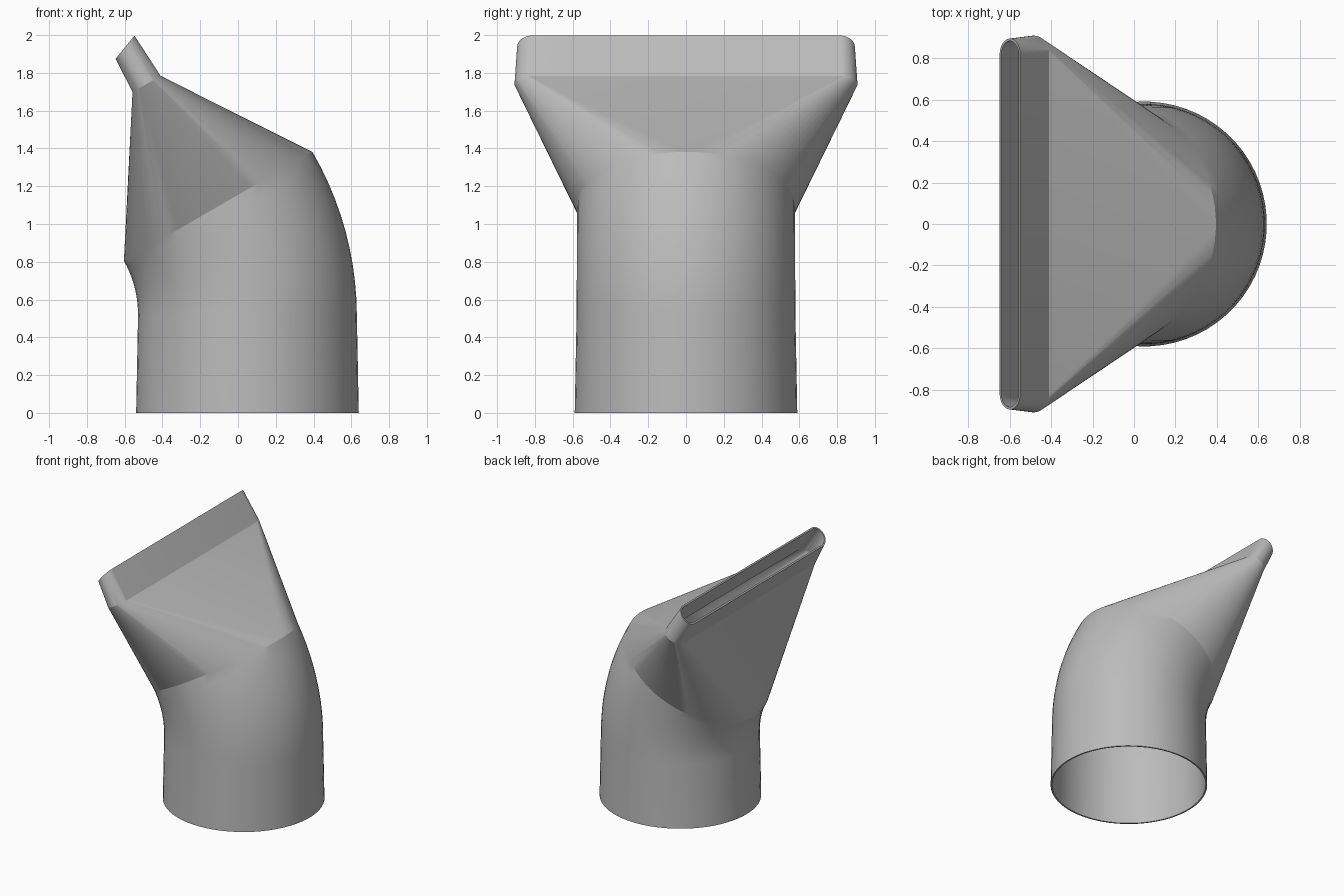
import bpy, bmesh
from math import sin, cos, pi, radians

cube = bpy.data.objects.get("Cube")
if cube:
    bpy.data.objects.remove(cube)

SIDES = 64
WALL = 0.012


def ring(bm, x, z, tilt, radius, half_flat, inset):
    """Rounded slot outline tilted about y; half_flat 0 gives a circle."""
    verts = []
    r = radius - inset
    for i in range(SIDES):
        t = 2 * pi * (i + 0.5) / SIDES
        u = r * cos(t)
        y = r * sin(t) + (half_flat if sin(t) > 0 else -half_flat)
        verts.append(bm.verts.new((x + u * cos(tilt), y, z + u * sin(tilt))))
    return verts


# Sections: x, z, tilt, radius, half length of the straight sides
sections = [(0.05, 0, 0, 0.59, 0)]
# Elbow bending towards -x
BEND_R, BEND_Z, STEPS = 1.157, 0.515, 10
for k in range(STEPS + 1):
    a = radians(30) * k / STEPS
    sections.append((0.05 - BEND_R * (1 - cos(a)), BEND_Z + BEND_R * sin(a),
                     a, 0.58 - 0.003 * k / STEPS, 0))
# Flattened neck and obliquely cut slot mouth
sections.append((-0.484, 1.741, radians(30), 0.086, 0.822))
sections.append((-0.598, 1.936, radians(51), 0.079, 0.815))

# Outer skin going up, inner skin coming back down
bm = bmesh.new()
rings = [ring(bm, *s, 0) for s in sections]
rings += [ring(bm, *s, WALL) for s in reversed(sections)]
for k, low in enumerate(rings):
    high = rings[(k + 1) % len(rings)]
    for i in range(SIDES):
        j = (i + 1) % SIDES
        bm.faces.new((low[i], low[j], high[j], high[i]))
bmesh.ops.recalc_face_normals(bm, faces=bm.faces)

mesh = bpy.data.meshes.new("nozzle_shell")
bm.to_mesh(mesh)
bm.free()
nozzle = bpy.data.objects.new("nozzle_shell", mesh)
bpy.context.collection.objects.link(nozzle)

# Plain grey finish
grey = bpy.data.materials.new("plain_grey")
grey.use_nodes = True
colour = (0.5, 0.5, 0.5, 1)
grey.diffuse_color = colour
grey.node_tree.nodes["Principled BSDF"].inputs["Base Color"].default_value = colour
mesh.materials.append(grey)

# Smooth surfaces with crisp joints and rims
bpy.ops.object.select_all(action='DESELECT')
nozzle.select_set(True)
bpy.context.view_layer.objects.active = nozzle
bpy.ops.object.shade_smooth_by_angle(angle=radians(18))
